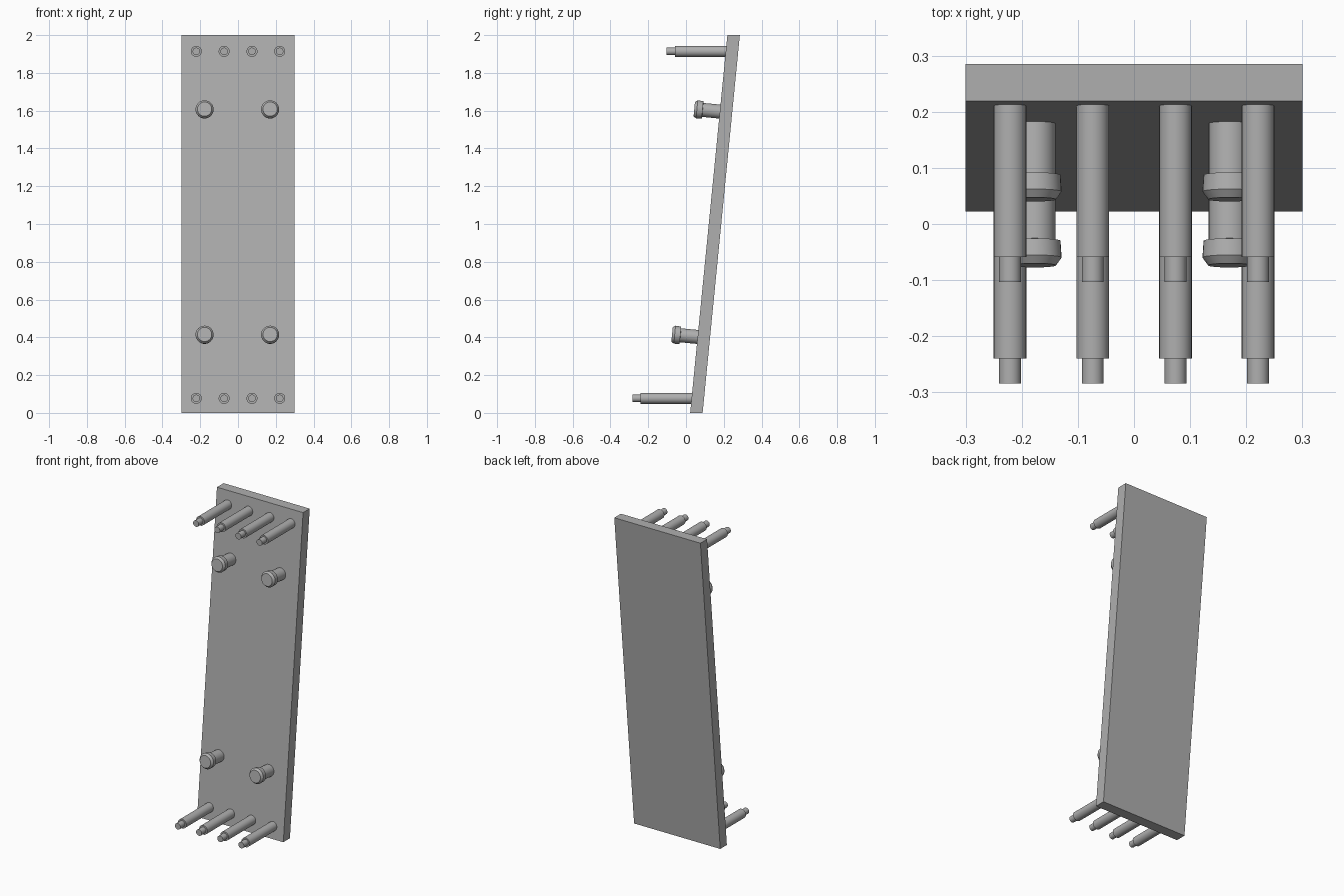
import bpy, bmesh, math
from mathutils import Matrix, Vector

if "Cube" in bpy.data.objects:
    bpy.data.objects.remove(bpy.data.objects["Cube"])

SLOPE = 0.0985                   # backward lean of the panel (y per z)
FRONT_Y, THICK = 0.022, 0.066    # panel front at z = 0, and its depth

grey = bpy.data.materials.new("dark_grey")
grey.diffuse_color = (0.43, 0.43, 0.43, 1)
grey.use_nodes = True
grey.node_tree.nodes["Principled BSDF"].inputs["Base Color"].default_value = grey.diffuse_color


def front_y(z):
    return FRONT_Y + SLOPE * z


def add_object(name, bm):
    bmesh.ops.recalc_face_normals(bm, faces=bm.faces)
    mesh = bpy.data.meshes.new(name)
    bm.to_mesh(mesh)
    bm.free()
    mesh.materials.append(grey)
    obj = bpy.data.objects.new(name, mesh)
    bpy.context.collection.objects.link(obj)
    return obj


def turned(name, profile, base, direction, sides=32):
    """Closed lathe from (radius, distance) pairs, pointing along direction."""
    bm = bmesh.new()
    rings = [[bm.verts.new((r * math.cos(2 * math.pi * i / sides),
                            r * math.sin(2 * math.pi * i / sides), d))
              for i in range(sides)] for r, d in profile]
    for a, b in zip(rings, rings[1:]):
        for i in range(sides):
            j = (i + 1) % sides
            bm.faces.new((a[i], a[j], b[j], b[i]))
    bm.faces.new(rings[0])
    bm.faces.new(rings[-1])
    turn = Vector((0, 0, 1)).rotation_difference(Vector(direction)).to_matrix().to_4x4()
    bm.transform(Matrix.Translation(base) @ turn)
    obj = add_object(name, bm)
    bpy.ops.object.select_all(action='DESELECT')
    obj.select_set(True)
    bpy.context.view_layer.objects.active = obj
    bpy.ops.object.shade_smooth_by_angle(angle=math.radians(25))


# leaning panel with level top and bottom edges
bm = bmesh.new()
bmesh.ops.create_cube(bm, size=1)
for v in bm.verts:
    z = v.co.z * 2 + 1
    v.co = (v.co.x * 0.6, front_y(z) + (v.co.y + 0.5) * THICK, z)
add_object("panel", bm)

# horizontal stepped pins, a row of four near each end
for row, z in (("lower", 0.077), ("upper", 1.914)):
    tip = 0.284 + front_y(0.077)
    pin = [(0.029, -0.006), (0.029, tip - 0.044), (0.0195, tip - 0.044), (0.0195, tip)]
    for i, x in enumerate((-0.221, -0.0735, 0.074, 0.221)):
        turned(f"{row}_pin_{i + 1}", pin, (x, front_y(z), z), (0, -1, 0))

# headed studs standing square to the leaning panel
stud = [(0.037, -0.004), (0.037, 0.091), (0.046, 0.092), (0.048, 0.122), (0.038, 0.136)]
for row, z in (("lower", 0.402), ("upper", 1.595)):
    for side, x in (("left", -0.177), ("right", 0.170)):
        turned(f"{row}_{side}_stud", stud, (x, front_y(z), z), (0, -1, SLOPE))
